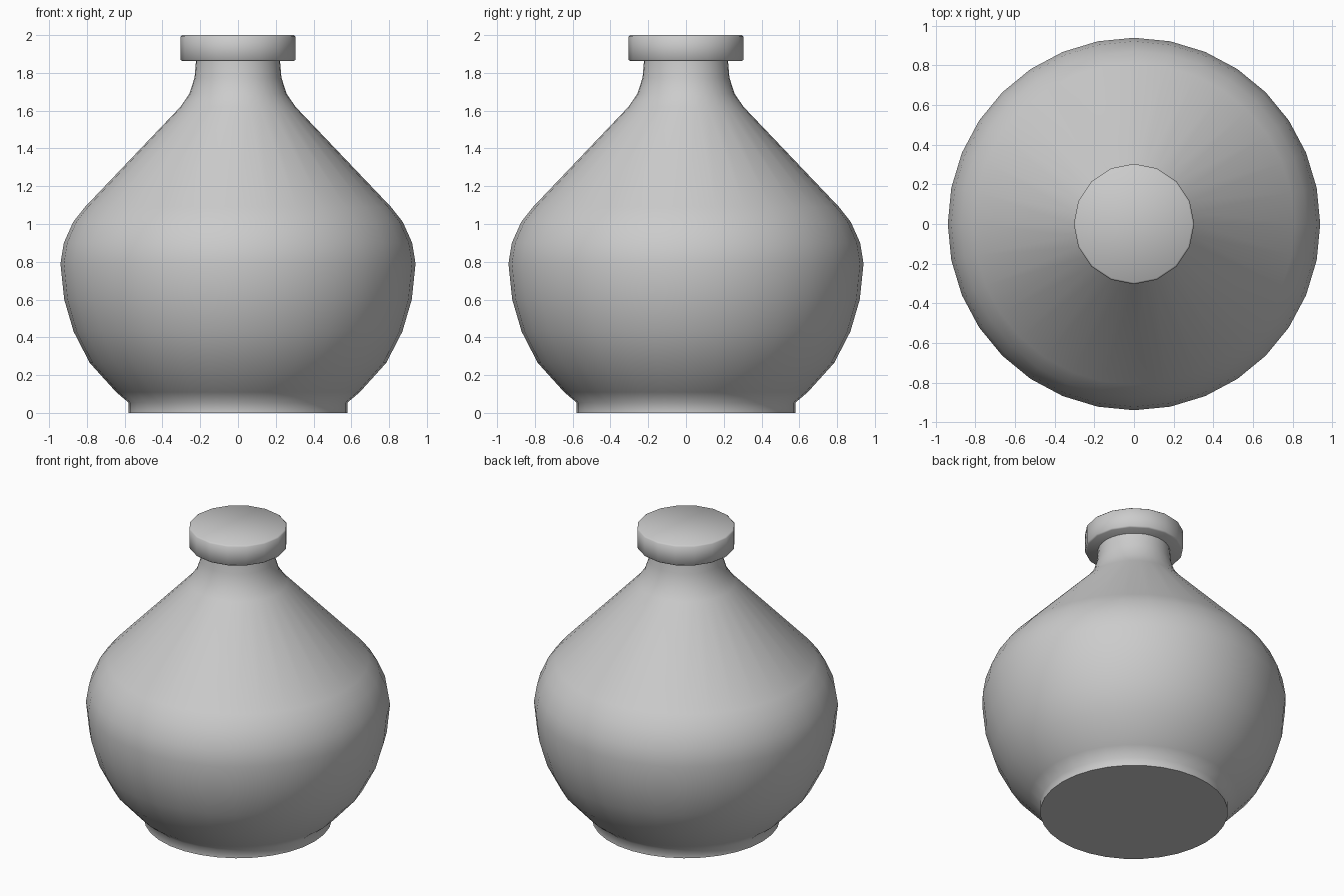
import bpy
import bmesh
from math import cos, sin, pi, radians

cube = bpy.data.objects.get("Cube")
if cube:
    bpy.data.objects.remove(cube, do_unlink=True)

# Single plain material
grey = bpy.data.materials.new("light_grey")
grey.use_nodes = True
colour = (0.6, 0.6, 0.6, 1)
grey.diffuse_color = colour
grey.node_tree.nodes["Principled BSDF"].inputs["Base Color"].default_value = colour


def lathe(name, profile, sides, sharp_angle):
    """Turn a (radius, height) profile around z and close both ends."""
    bm = bmesh.new()
    rings = []
    for r, z in profile:
        angles = [2 * pi * i / sides for i in range(sides)]
        rings.append([bm.verts.new((r * cos(a), r * sin(a), z)) for a in angles])
    for low, high in zip(rings, rings[1:]):
        for i in range(sides):
            j = (i + 1) % sides
            bm.faces.new((low[i], low[j], high[j], high[i]))
    bm.faces.new(rings[0][::-1])
    bm.faces.new(rings[-1])
    mesh = bpy.data.meshes.new(name)
    bm.to_mesh(mesh)
    bm.free()
    mesh.materials.append(grey)
    obj = bpy.data.objects.new(name, mesh)
    bpy.context.collection.objects.link(obj)
    bpy.ops.object.select_all(action="DESELECT")
    obj.select_set(True)
    bpy.context.view_layer.objects.active = obj
    bpy.ops.object.shade_smooth_by_angle(angle=radians(sharp_angle))
    return obj


# Flask body: foot ring, round belly, sloping shoulder and narrow neck
lathe("flask_body", [
    (0.58, 0), (0.58, 0.055), (0.645, 0.11), (0.785, 0.265), (0.87, 0.43),
    (0.92, 0.6), (0.94, 0.79), (0.922, 0.9), (0.873, 1.01), (0.81, 1.09),
    (0.305, 1.62), (0.257, 1.69), (0.23, 1.775), (0.222, 1.87),
], 32, 60)

# Flat stopper with slightly softened rims
lathe("stopper", [
    (0.295, 1.862), (0.304, 1.87), (0.304, 1.992), (0.295, 2.0),
], 16, 60)
